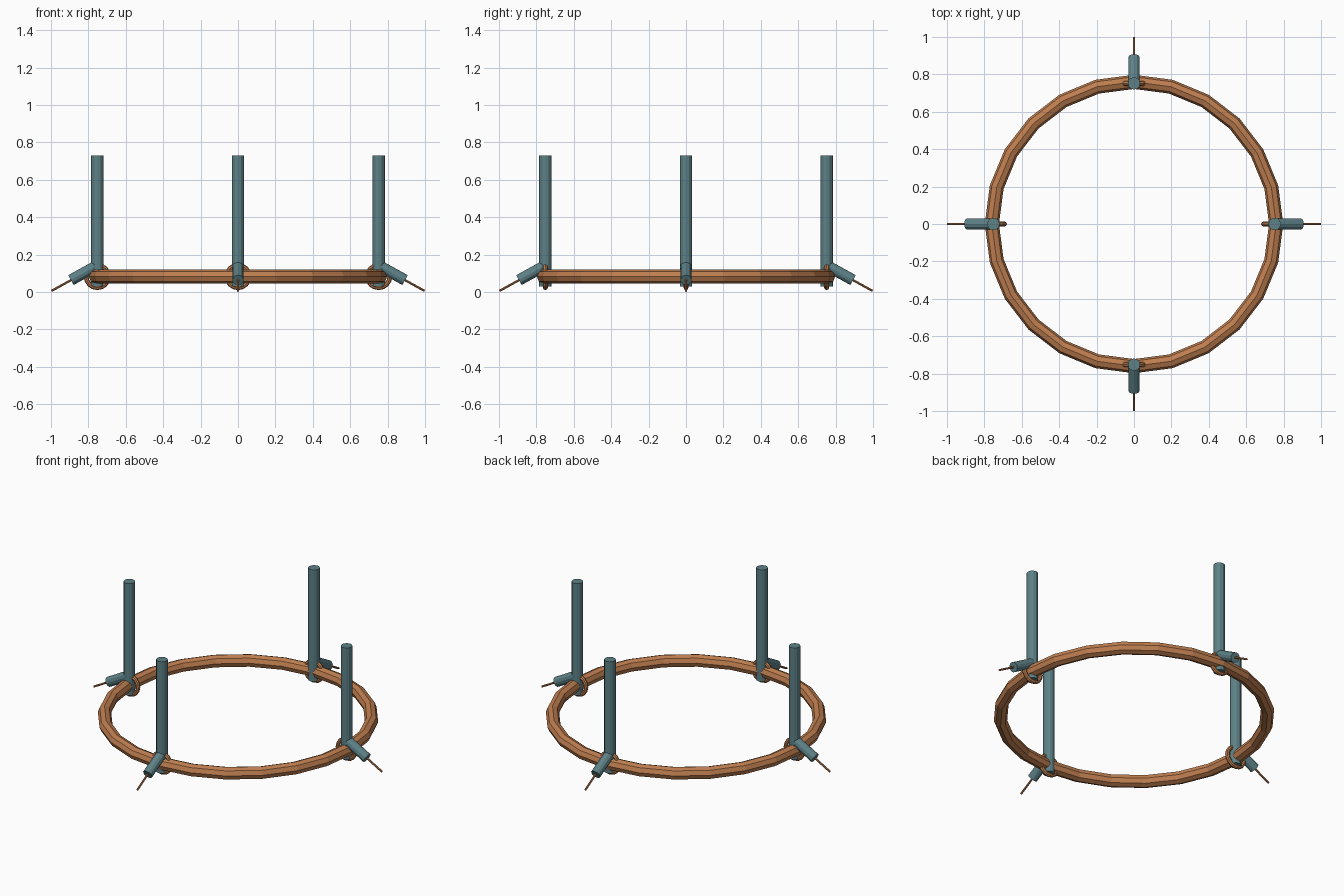
import bpy
from math import pi, cos, sin, radians
from mathutils import Vector

if "Cube" in bpy.data.objects:
    bpy.data.objects.remove(bpy.data.objects["Cube"])


def material(name, rgb):
    m = bpy.data.materials.new(name)
    m.diffuse_color = (*rgb, 1)
    m.use_nodes = True
    m.node_tree.nodes["Principled BSDF"].inputs["Base Color"].default_value = m.diffuse_color
    return m


COPPER = material("copper", (0.52, 0.21, 0.08))
TEAL = material("teal", (0.11, 0.22, 0.24))


def finish(name, mat):
    ob = bpy.context.object
    ob.name = name
    ob.data.materials.append(mat)
    return ob


def rod(name, a, b, radius, sides, mat):
    """Flat-sided cylinder between two points."""
    a, b = Vector(a), Vector(b)
    d = b - a
    bpy.ops.mesh.primitive_cylinder_add(
        vertices=sides, radius=radius, depth=d.length, location=(a + b) / 2,
        rotation=d.to_track_quat('Z', 'Y').to_euler())
    return finish(name, mat)


def ring(name, loc, rot, major, minor, seg, sides):
    bpy.ops.mesh.primitive_torus_add(
        location=loc, rotation=rot, major_radius=major, minor_radius=minor,
        major_segments=seg, minor_segments=sides)
    return finish(name, COPPER)


RING_Z, POST_R = 0.083, 0.752

# Large base hoop
ring("base_hoop", (0, 0, RING_Z), (0, 0, 0), 0.76, 0.038, 24, 8)

# Four stations around the hoop
for i, side in enumerate(("right", "back", "left", "front")):
    out = Vector((round(cos(i * pi / 2)), round(sin(i * pi / 2)), 0))

    def at(r, z):
        return out * r + Vector((0, 0, z))

    # upright post
    rod(side + "_post", at(POST_R, 0.03), at(POST_R, 0.73), 0.033, 12, TEAL)
    # sloping sleeve and the thin spike it holds
    slope = sin(radians(29)) / cos(radians(29))

    def axis(r):
        return at(r, 0.006 + (0.997 - r) * slope)

    rod(side + "_sleeve", axis(0.75), axis(0.893), 0.03, 12, TEAL)
    rod(side + "_spike", axis(0.80), axis(0.997), 0.006, 8, COPPER)
    # small collar loop, all facing front
    ring(side + "_loop", at(POST_R, RING_Z), (pi / 2, 0, 0), 0.06, 0.013, 16, 8)
